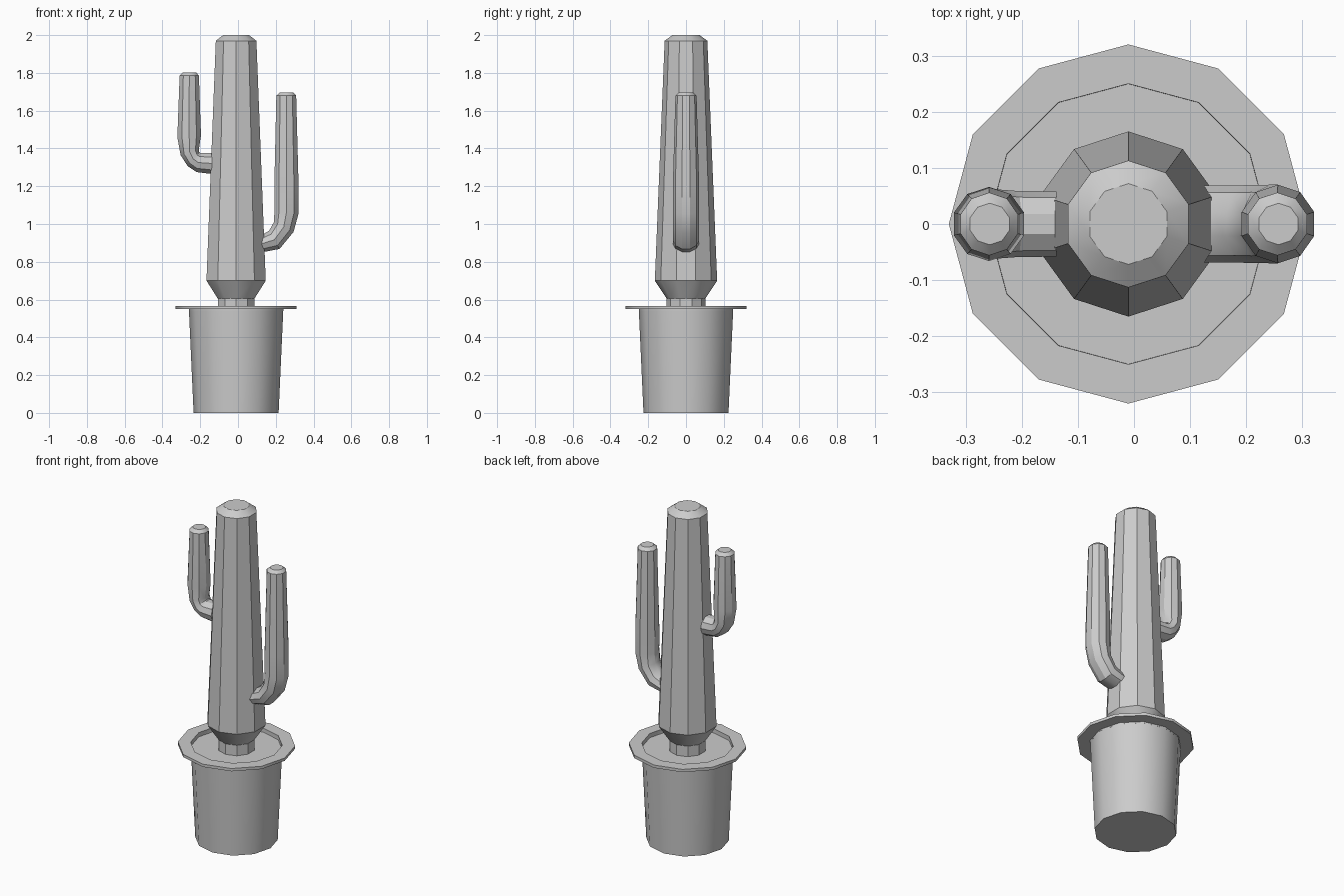
import bpy, math
from math import cos, sin, pi, radians

if "Cube" in bpy.data.objects:
    bpy.data.objects.remove(bpy.data.objects["Cube"])

CX = -0.01  # shared axis of pot and trunk


def skin(name, rings):
    """Join equal-length rings of points into a closed tube with end caps."""
    n = len(rings[0])
    verts = [p for ring in rings for p in ring]
    faces = [tuple(reversed(range(n))),
             tuple(range(len(verts) - n, len(verts)))]
    for r in range(len(rings) - 1):
        for i in range(n):
            j = (i + 1) % n
            faces.append((r*n + i, r*n + j, (r+1)*n + j, (r+1)*n + i))
    me = bpy.data.meshes.new(name)
    me.from_pydata(verts, [], faces)
    ob = bpy.data.objects.new(name, me)
    bpy.context.collection.objects.link(ob)
    bpy.ops.object.select_all(action='DESELECT')
    bpy.context.view_layer.objects.active = ob
    ob.select_set(True)
    bpy.ops.object.mode_set(mode='EDIT')
    bpy.ops.mesh.select_all(action='SELECT')
    bpy.ops.mesh.normals_make_consistent(inside=False)
    bpy.ops.object.mode_set(mode='OBJECT')
    bpy.ops.object.shade_smooth_by_angle(angle=radians(30.5))
    return ob


def lathe(name, profile, sides):
    """Revolve (radius, z) points, with a corner on the y axis."""
    return skin(name, [[(CX + r*cos(pi/2 + 2*pi*i/sides),
                         r*sin(pi/2 + 2*pi*i/sides), z)
                        for i in range(sides)] for r, z in profile])


def arm(name, sections, sides=10):
    """Bent tube; each section is inner x, z, outer x, z and y radius."""
    k = 1 / cos(pi / sides)
    rings = []
    for xi, zi, xo, zo, ry in sections:
        cx, cz = (xi + xo)/2, (zi + zo)/2
        dx, dz = (xo - xi)/2*k, (zo - zi)/2*k
        angs = [pi/2 + 2*pi*i/sides for i in range(sides)]
        rings.append([(cx + dx*cos(a), ry*sin(a), cz + dz*cos(a))
                      for a in angs])
    return skin(name, rings)


# Tapered pot with flat rim and sunken soil
lathe("pot", [(.225, 0), (.25, .55), (.32, .55), (.32, .567),
              (.25, .567), (.25, .542)], 12)

# Trunk with narrow neck and bevelled top
lathe("trunk", [(.102, .535), (.102, .605), (.165, .70),
                (.113, 1.97), (.072, 2.0)], 10)

# Long right arm
arm("right_arm", [
    (.125, .94, .125, .85, .069),
    (.165, .965, .22, .868, .069),
    (.19, 1.01, .294, .958, .07),
    (.193, 1.07, .32, 1.053, .07),
    (.192, 1.19, .321, 1.19, .07),
    (.203, 1.68, .308, 1.68, .056),
    (.223, 1.697, .292, 1.697, .037)])

# Short left arm
arm("left_arm", [
    (-.138, 1.376, -.138, 1.265, .058),
    (-.20, 1.376, -.22, 1.275, .059),
    (-.205, 1.38, -.267, 1.307, .061),
    (-.207, 1.395, -.304, 1.365, .063),
    (-.196, 1.47, -.321, 1.46, .066),
    (-.207, 1.785, -.309, 1.785, .056),
    (-.222, 1.803, -.292, 1.803, .037)])
